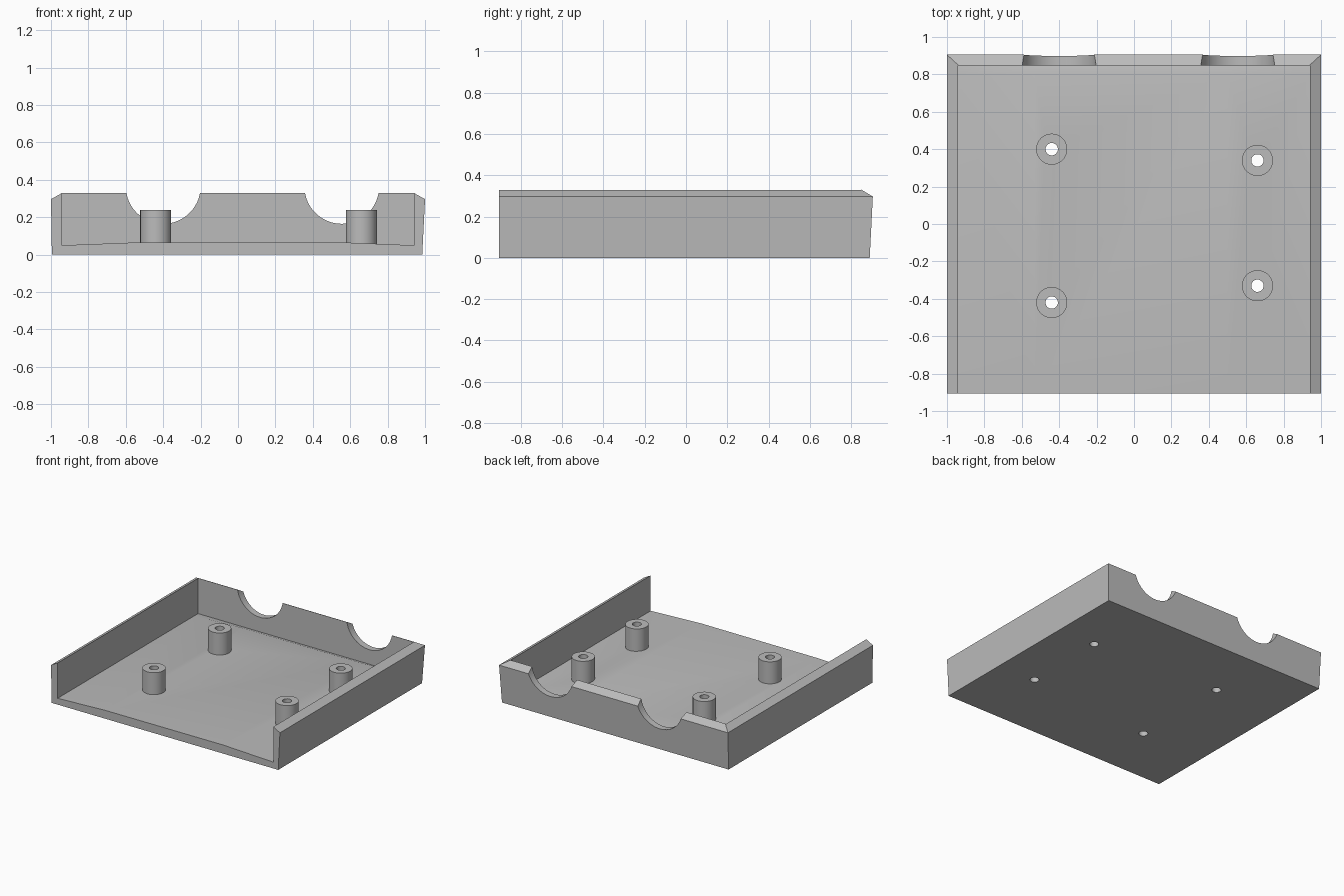
import bpy
import bmesh
from mathutils import Matrix

cube = bpy.data.objects.get("Cube")
if cube:
    bpy.data.objects.remove(cube, do_unlink=True)

grey = bpy.data.materials.new("plain grey")
grey.use_nodes = True
GREY = (0.5, 0.5, 0.5, 1)
grey.diffuse_color = GREY
grey.node_tree.nodes["Principled BSDF"].inputs["Base Color"].default_value = GREY


def finish(name, bm):
    bmesh.ops.recalc_face_normals(bm, faces=bm.faces)
    mesh = bpy.data.meshes.new(name)
    bm.to_mesh(mesh)
    bm.free()
    obj = bpy.data.objects.new(name, mesh)
    obj.data.materials.append(grey)
    bpy.context.collection.objects.link(obj)
    return obj


def loft(name, rings):
    """Skin matching rings of points and cap both ends."""
    bm = bmesh.new()
    loops = [[bm.verts.new(p) for p in ring] for ring in rings]
    for a, b in zip(loops, loops[1:]):
        for i in range(len(a)):
            j = (i + 1) % len(a)
            bm.faces.new((a[i], a[j], b[j], b[i]))
    bm.faces.new(loops[0])
    bm.faces.new(loops[-1])
    return finish(name, bm)


def cylinder(name, radius, depth, centre, sides=48, along_y=False):
    bm = bmesh.new()
    turn = Matrix.Rotation(1.5707963, 4, "X") if along_y else Matrix()
    bmesh.ops.create_cone(bm, cap_ends=True, segments=sides, radius1=radius,
                          radius2=radius, depth=depth,
                          matrix=Matrix.Translation(centre) @ turn)
    return finish(name, bm)


def cut(target, cutter):
    mod = target.modifiers.new("cut", "BOOLEAN")
    mod.operation = "DIFFERENCE"
    mod.solver = "EXACT"
    mod.object = cutter
    bpy.context.view_layer.objects.active = target
    bpy.ops.object.modifier_apply(modifier=mod.name)


def shade(obj):
    bpy.ops.object.select_all(action="DESELECT")
    obj.select_set(True)
    bpy.context.view_layer.objects.active = obj
    bpy.ops.object.shade_smooth_by_angle(angle=0.5)


# Outer block: slightly tapered sides and a chamfered rim, straight front
FRONT = -0.905
levels = [(-0.995, 0.985, 0.89, 0), (-1, 1, 0.905, 0.297), (-0.94, 0.94, 0.85, 0.33)]
tray = loft("tray", [[(l, FRONT, z), (r, FRONT, z), (r, b, z), (l, b, z)]
                     for l, r, b, z in levels])

# Inner space: open front, crowned floor that drops next to the back wall
floor = [(-0.942, 0.05), (-0.53, 0.066), (0.5, 0.068), (0.942, 0.05)]
rim = [(0.942, 0.5), (-0.942, 0.5)]
crowned = floor + rim
level = [(x, 0.05) for x, z in floor] + rim
cutters = [loft("inner_space", [[(x, y, z) for x, z in profile] for y, profile in
                                ((-1.1, crowned), (0.8, crowned), (0.847, level))])]

# Round notches in the back wall
for x in (-0.4, 0.555):
    cutters.append(cylinder("notch_cutter", 0.2, 0.4, (x, 0.9, 0.365), 64, True))

# Hollow mounting posts, bored right through the floor
posts = []
for name, x, y in (("right_back_post", -0.44, 0.4), ("right_front_post", -0.44, -0.42),
                   ("left_back_post", 0.66, 0.34), ("left_front_post", 0.66, -0.33)):
    post = cylinder(name, 0.083, 0.2, (x, y, 0.14))
    bore = cylinder("bore_cutter", 0.033, 1, (x, y, 0.1), 32)
    cut(post, bore)
    posts.append(post)
    cutters.append(bore)

for cutter in cutters:
    cut(tray, cutter)
    bpy.data.objects.remove(cutter, do_unlink=True)

for part in [tray] + posts:
    shade(part)
